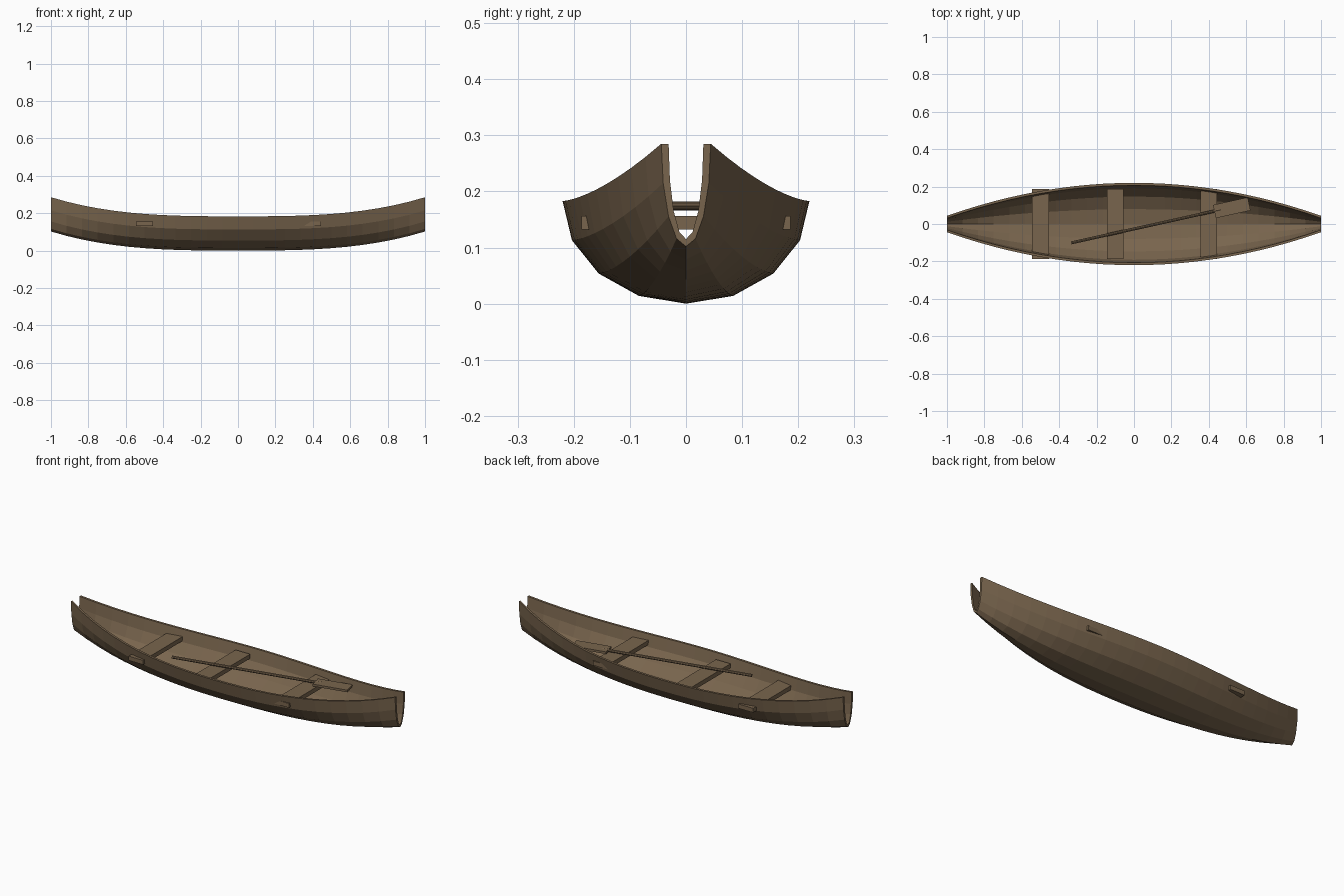
import bpy, bmesh, math
from mathutils import Matrix

if "Cube" in bpy.data.objects:
    bpy.data.objects.remove(bpy.data.objects["Cube"])

wood = bpy.data.materials.new("wood")
wood.diffuse_color = (0.19, 0.13, 0.075, 1)
wood.use_nodes = True
wood.node_tree.nodes["Principled BSDF"].inputs["Base Color"].default_value = wood.diffuse_color


def add_object(name, bm):
    bmesh.ops.recalc_face_normals(bm, faces=bm.faces)
    mesh = bpy.data.meshes.new(name)
    bm.to_mesh(mesh)
    bm.free()
    mesh.materials.append(wood)
    obj = bpy.data.objects.new(name, mesh)
    bpy.context.collection.objects.link(obj)
    return obj


def box(name, size, matrix):
    bm = bmesh.new()
    bmesh.ops.create_cube(bm, size=1, matrix=matrix @ Matrix.Diagonal((*size, 1)))
    return add_object(name, bm)


# Hull: half-ellipse sections, narrowing and rising toward both open ends
STATIONS, SIDES = 24, 8
DEPTH, WALL = 0.183, 0.013


def section(x):
    half = 0.044 + 0.176 * (1 - x * x)
    rise = 0.102 * abs(x) ** 3
    angles = [-math.pi / 2 + math.pi * i / SIDES for i in range(SIDES + 1)]
    outer = [(x, half * math.sin(a), rise + DEPTH * (1 - math.cos(a))) for a in angles]
    inner = [(x, (half - WALL) * math.sin(a),
              rise + DEPTH - (DEPTH - WALL) * math.cos(a)) for a in angles]
    return outer + inner[::-1]


bm = bmesh.new()
rings = [[bm.verts.new(p) for p in section(-1 + 2 * i / STATIONS)]
         for i in range(STATIONS + 1)]
n = len(rings[0])
for a, b in zip(rings, rings[1:]):
    for j in range(n):
        k = (j + 1) % n
        bm.faces.new((a[j], a[k], b[k], b[j]))
for ring in (rings[0], rings[-1]):
    for j in range(SIDES):
        bm.faces.new((ring[j], ring[j + 1], ring[n - 2 - j], ring[n - 1 - j]))
add_object("hull", bm)

# Seats: the end ones poke slightly through the hull
for name, x in (("rear_seat", -0.5), ("middle_seat", -0.1), ("front_seat", 0.4)):
    box(name, (0.09, 0.372, 0.024), Matrix.Translation((x, 0, 0.144)))

# Paddle lying across the seats
turn = Matrix.Rotation(math.radians(12.5), 4, 'Z')
bm = bmesh.new()
bmesh.ops.create_cone(bm, cap_ends=True, segments=8, radius1=0.008, radius2=0.008,
                      depth=0.82,
                      matrix=Matrix.Translation((0.065, -0.012, 0.174)) @ turn
                      @ Matrix.Rotation(math.pi / 2, 4, 'Y'))
add_object("paddle_shaft", bm)
box("paddle_blade", (0.19, 0.072, 0.012), Matrix.Translation((0.523, 0.087, 0.174)) @ turn)
